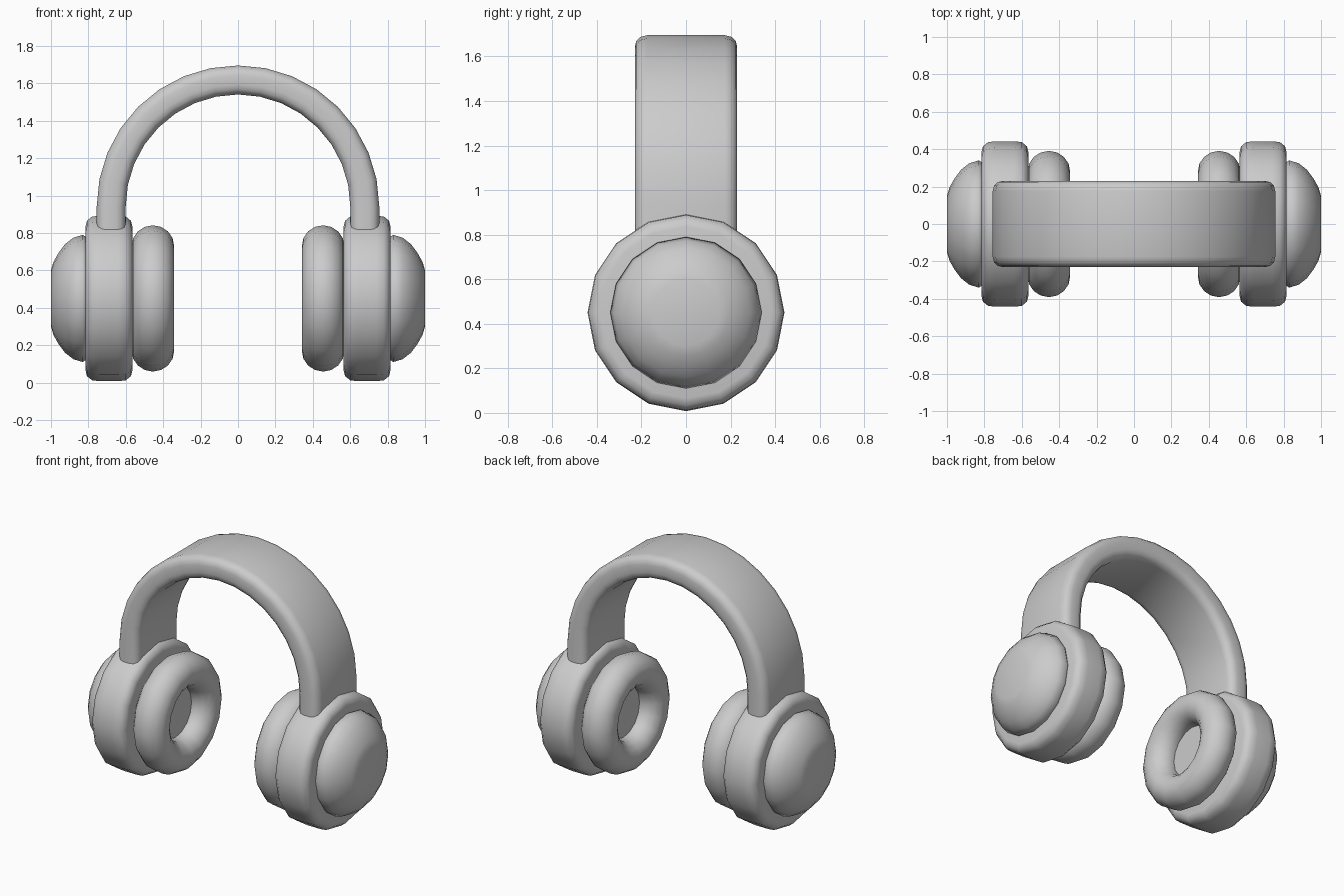
import bpy, bmesh, math

if "Cube" in bpy.data.objects:
    bpy.data.objects.remove(bpy.data.objects["Cube"])

SIDES, CZ = 16, 0.45


def finish(name, bm, mirror=False):
    bmesh.ops.remove_doubles(bm, verts=bm.verts, dist=1e-5)
    bmesh.ops.recalc_face_normals(bm, faces=bm.faces)
    for f in bm.faces:
        f.smooth = True
    me = bpy.data.meshes.new(name)
    bm.to_mesh(me)
    bm.free()
    ob = bpy.data.objects.new(name, me)
    bpy.context.collection.objects.link(ob)
    if mirror:
        ob.modifiers.new("Mirror", 'MIRROR').use_mirror_merge = False
    bpy.ops.object.select_all(action='DESELECT')
    ob.select_set(True)
    bpy.context.view_layer.objects.active = ob
    bpy.ops.object.shade_smooth_by_angle(angle=math.radians(50))
    return ob


def skin(bm, rings, close_rings):
    n, m = len(rings), len(rings[0])
    for i in range(n if close_rings else n - 1):
        a, b = rings[i], rings[(i + 1) % n]
        for j in range(m):
            k = (j + 1) % m
            bm.faces.new((a[j], a[k], b[k], b[j]))
    if not close_rings:
        bm.faces.new(rings[0])
        bm.faces.new(rings[-1])


def lathe(name, profile, closed=False):
    """Turn (x, radius) points around the ear axis, then mirror to the other ear."""
    bm = bmesh.new()
    rings = []
    for x, r in profile:
        angles = [2 * math.pi * i / SIDES for i in range(SIDES)]
        rings.append([bm.verts.new((x, r * math.sin(a), CZ + r * math.cos(a))) for a in angles])
    skin(bm, rings, closed)
    return finish(name, bm, True)


# Ear cup housings
lathe("ear_cup_housing", [(0.565, 0.385), (0.572, 0.415), (0.60, 0.438), (0.64, 0.442),
                          (0.74, 0.442), (0.78, 0.438), (0.808, 0.415), (0.815, 0.385)])

# Domed outer caps
lathe("outer_cap", [(0.80, 0.31), (0.815, 0.33), (0.83, 0.34), (0.88, 0.325), (0.925, 0.29),
                    (0.96, 0.243), (0.987, 0.195), (1.0, 0.15)])

# Ring-shaped ear cushions
ring = [(0.455 + 0.114 * math.cos(math.tau * i / 16),
         0.28 + 0.111 * math.sin(math.tau * i / 16)) for i in range(16)]
lathe("ear_cushion", ring, True)

# Speaker plates inside the cushions
lathe("speaker_plate", [(0.47, 0.20), (0.58, 0.20)])

# Headband: rounded strap section swept along straight ends and a half circle
path = [(0.678, 0.72, 0)]
path += [(0.678 * math.cos(a), 0.94 + 0.678 * math.sin(a), a)
         for a in (math.pi * i / 16 for i in range(17))]
path += [(-0.678, 0.72, math.pi)]
corner = [(0.23, 0.025), (0.224, 0.05), (0.205, 0.07), (0.175, 0.0775)]
section = corner + [(-y, t) for y, t in reversed(corner)]
section += [(-y, -t) for y, t in section]
bm = bmesh.new()
rings = [[bm.verts.new((x + t * math.cos(a), y, z + t * math.sin(a))) for y, t in section]
         for x, z, a in path]
skin(bm, rings, False)
finish("headband", bm)
